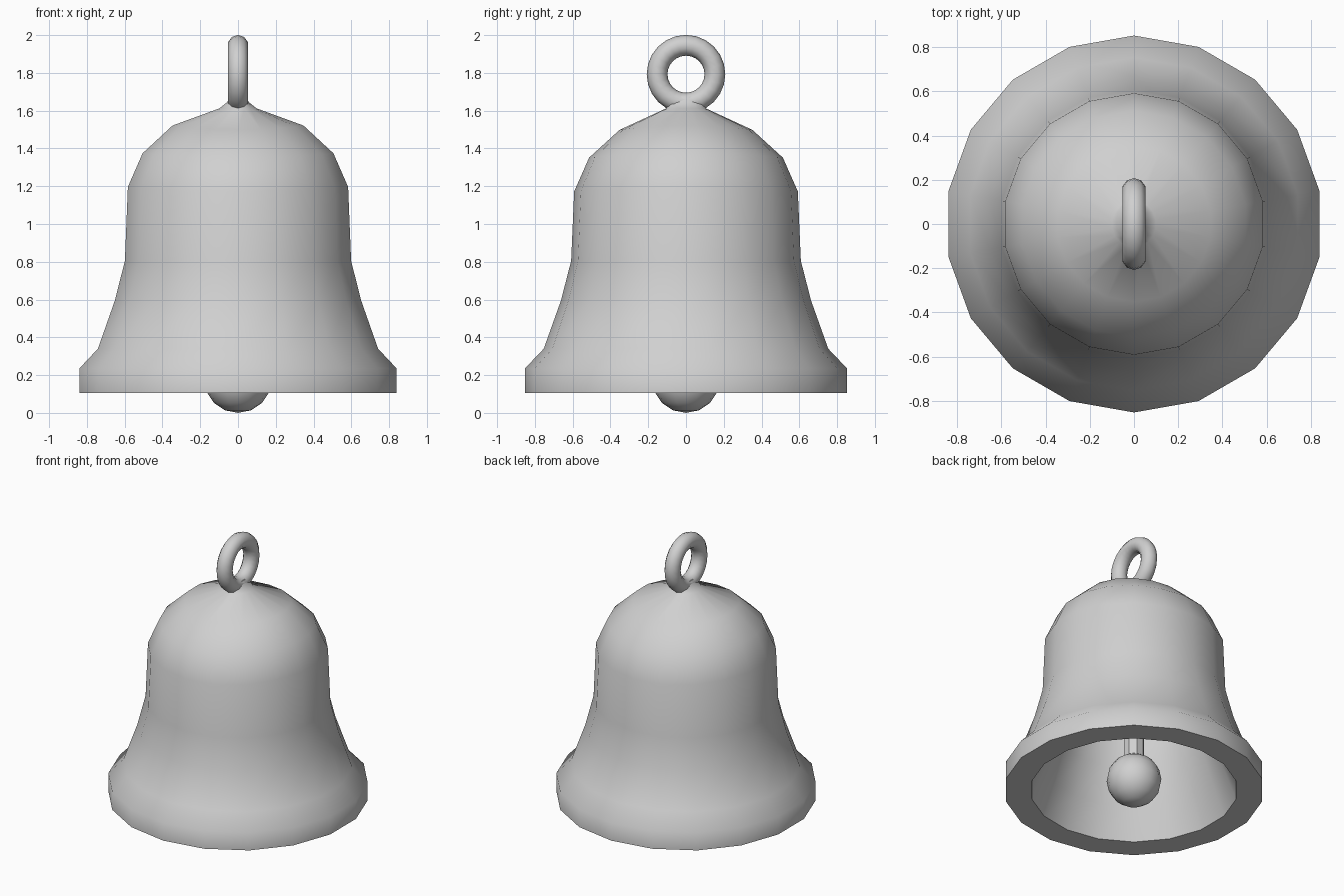
import bpy, bmesh, math

cube = bpy.data.objects.get("Cube")
if cube:
    bpy.data.objects.remove(cube)

metal = bpy.data.materials.new("plain grey")
metal.use_nodes = True
GREY = (0.63, 0.63, 0.63, 1)
metal.diffuse_color = GREY
metal.node_tree.nodes["Principled BSDF"].inputs["Base Color"].default_value = GREY


def finish(obj, name, angle=60):
    obj.name = name
    obj.data.materials.append(metal)
    bpy.ops.object.select_all(action="DESELECT")
    obj.select_set(True)
    bpy.context.view_layer.objects.active = obj
    bpy.ops.object.shade_smooth_by_angle(angle=math.radians(angle))


def loft(name, rings, sides):
    """Join elliptical rings (rx, ry, z) from first to last, closing both ends."""
    bm = bmesh.new()
    loops = []
    for rx, ry, z in rings:
        # The shoulder is drawn slightly higher at the sides than front and back
        lift = 0.012 if 1.17 < z < 1.6 else 0
        angles = [math.pi / 2 + math.tau * i / sides for i in range(sides)]
        loops.append([bm.verts.new((rx * math.cos(a), ry * math.sin(a),
                                    z + lift * math.cos(2 * a))) for a in angles])
    for low, high in zip(loops, loops[1:]):
        for i in range(sides):
            j = (i + 1) % sides
            bm.faces.new((low[i], low[j], high[j], high[i]))
    bm.faces.new(loops[0])
    bm.faces.new(loops[-1])
    bmesh.ops.recalc_face_normals(bm, faces=bm.faces)
    mesh = bpy.data.meshes.new(name)
    bm.to_mesh(mesh)
    bm.free()
    obj = bpy.data.objects.new(name, mesh)
    bpy.context.collection.objects.link(obj)
    finish(obj, name)


# Hollow bell: inner wall from the crown down, round the lip, up the outside to the neck
inner = [(0.06, 1.44), (0.27, 1.39), (0.39, 1.28), (0.45, 1.14),
         (0.47, 0.79), (0.515, 0.57), (0.595, 0.33), (0.68, 0.106)]
outer = [(0.853, 0.106), (0.853, 0.235), (0.753, 0.34), (0.662, 0.595), (0.608, 0.805),
         (0.592, 1.185), (0.513, 1.363), (0.352, 1.51)]
neck = [(0.1, 0.105, 1.612), (0.058, 0.1, 1.645), (0.045, 0.085, 1.675)]
loft("bell_body", [(r, r, z) for r, z in inner + outer] + neck, 18)

# Hanging ring
bpy.ops.mesh.primitive_torus_add(major_segments=24, minor_segments=10,
                                 major_radius=0.153, minor_radius=0.055,
                                 location=(0, 0, 1.793), rotation=(0, math.pi / 2, 0))
finish(bpy.context.object, "hanging_ring")

# Clapper rod and ball
bpy.ops.mesh.primitive_cylinder_add(vertices=8, radius=0.068, depth=1.2,
                                    location=(0, 0, 0.85), rotation=(0, 0, math.pi / 8))
finish(bpy.context.object, "clapper_rod", 30)

bpy.ops.mesh.primitive_uv_sphere_add(segments=16, ring_count=8, radius=0.18, location=(0, 0, 0.18))
finish(bpy.context.object, "clapper_ball")
